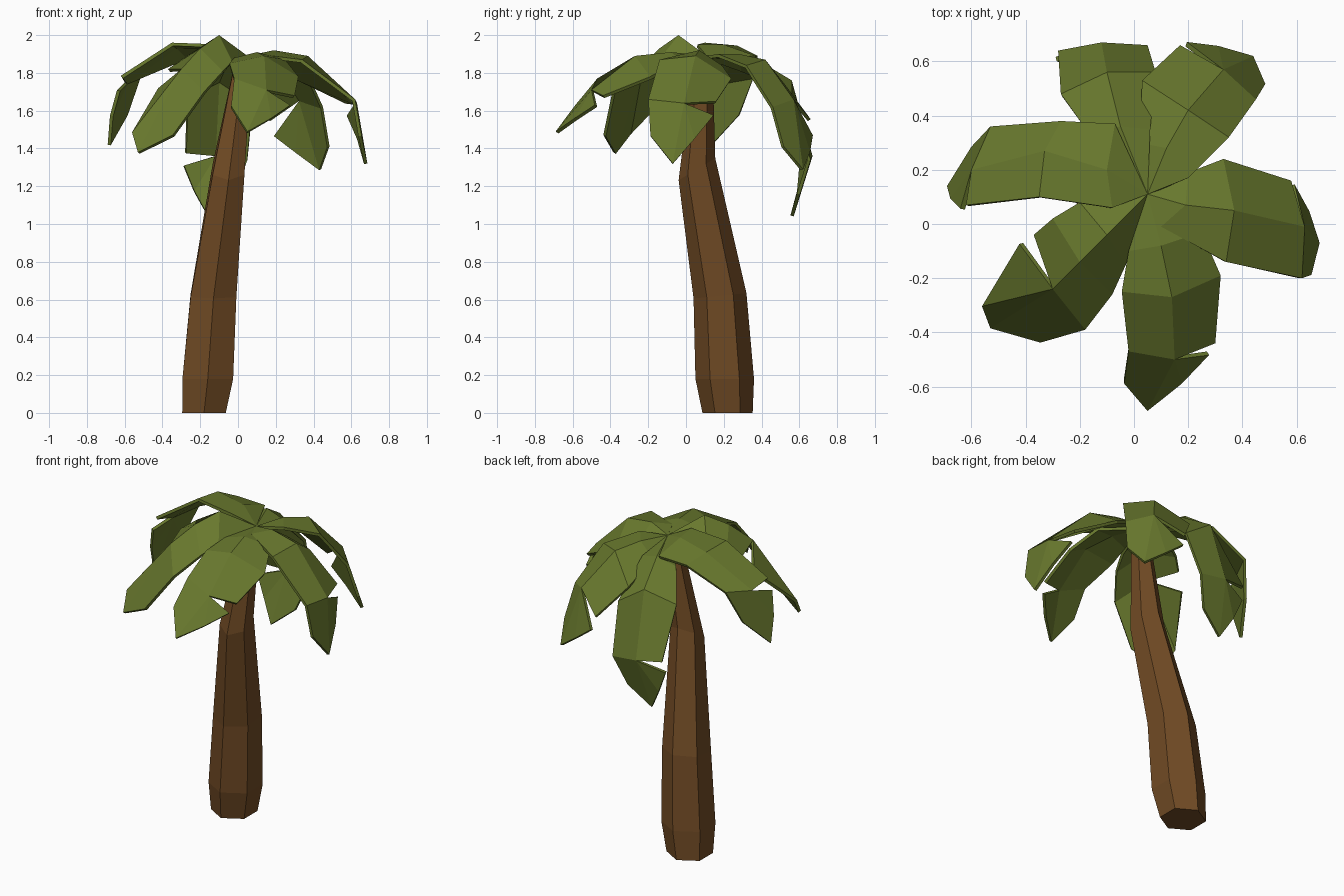
import bpy, math
from mathutils import Vector

cube = bpy.data.objects.get("Cube")
if cube:
    bpy.data.objects.remove(cube)


def material(name, rgb):
    mat = bpy.data.materials.new(name)
    mat.use_nodes = True
    mat.diffuse_color = (*rgb, 1)
    mat.node_tree.nodes["Principled BSDF"].inputs["Base Color"].default_value = (*rgb, 1)
    return mat


def add_mesh(name, verts, faces, mat):
    mesh = bpy.data.meshes.new(name)
    mesh.from_pydata(verts, [], faces)
    mesh.materials.append(mat)
    obj = bpy.data.objects.new(name, mesh)
    bpy.context.collection.objects.link(obj)
    return obj


bark = material("bark brown", (0.165, 0.07, 0.018))
leaf = material("leaf green", (0.14, 0.19, 0.027))


# Leaning hexagonal trunk, lofted through (x, y, z, radius, tilt) rings
def trunk(rings, sides=6):
    verts, faces = [], []
    for x, y, z, r, tilt in rings:
        for i in range(sides):
            a = math.tau * i / sides + math.pi / 2
            dy = r * math.sin(a)
            verts.append((x + r * math.cos(a), y + dy, z + tilt * dy))
    for k in range(len(rings) - 1):
        for i in range(sides):
            j = (i + 1) % sides
            a, b = k * sides, (k + 1) * sides
            faces.append((a + i, a + j, b + j, b + i))
    faces.append(tuple(reversed(range(sides))))
    faces.append(tuple(range(len(verts) - sides, len(verts))))
    add_mesh("trunk", verts, faces, bark)


trunk([(-0.18, 0.22, 0, 0.133, 0), (-0.16, 0.205, 0.18, 0.155, 0),
       (-0.13, 0.18, 0.62, 0.14, 0.1), (-0.05, 0.058, 1.29, 0.097, 0.6),
       (0.03, 0.09, 1.87, 0.05, 0)])

crown = Vector((0.05, 0.11, 1.89))


# Folded frond lofted from the crown through three curves: the edge with
# the notch, the ridge and the plain edge. The tip hangs from the ridge.
def frond(name, notched, ridge, plain, tip, mirrored=False, bulge=0.03):
    notched, ridge, plain = ([Vector(p) for p in c] for c in (notched, ridge, plain))
    tip = Vector(tip)
    verts = [crown]
    for row in zip(notched, ridge, plain):
        verts += row
    faces = [(0, 2, 1), (0, 3, 2)]
    for a in (1, 4):
        faces += [(a, a + 1, a + 4, a + 3), (a + 1, a + 2, a + 5, a + 4)]
    # Tip: flap corner beside the notch, outer edge, point, shoulder
    reach = tip - ridge[2]
    flap = notched[2] + reach * 0.23
    outer = flap.lerp(tip, 0.45) + (ridge[2] - ridge[0]) * bulge
    shoulder = (plain[2] + reach * 0.45).lerp(tip, 0.25)
    verts += [flap, outer, tip, shoulder]
    faces += [(8, 11, 10), (8, 12, 11), (8, 13, 12), (8, 9, 13)]
    if mirrored:
        faces = [tuple(reversed(f)) for f in faces]
    obj = add_mesh(name, verts, faces, leaf)
    solid = obj.modifiers.new("thickness", "SOLIDIFY")
    solid.thickness = 0.018
    solid.offset = -1


frond("left_frond",
      [(0.2, 0.19, 1.84), (0.33, 0.24, 1.77), (0.58, 0.16, 1.65)],
      [(0.19, 0.07, 1.92), (0.37, 0.05, 1.89), (0.63, -0.01, 1.64)],
      [(0.1, -0.01, 1.9), (0.34, -0.14, 1.87), (0.62, -0.2, 1.66)],
      (0.685, -0.07, 1.32))
frond("front_frond",
      [(0.25, -0.03, 1.87), (0.32, -0.19, 1.78), (0.3, -0.44, 1.68)],
      [(0.1, -0.08, 1.91), (0.14, -0.27, 1.89), (0.15, -0.5, 1.71)],
      [(-0.02, -0.1, 1.88), (-0.045, -0.25, 1.85), (-0.02, -0.47, 1.77)],
      (0.05, -0.69, 1.49))
frond("front_right_frond",
      [(-0.2, 0.08, 1.89), (-0.3, 0.02, 1.87), (-0.37, -0.04, 1.82)],
      [(-0.1, -0.04, 2.0), (-0.2, -0.14, 1.93), (-0.3, -0.24, 1.82)],
      [(-0.03, -0.15, 1.86), (-0.08, -0.26, 1.81), (-0.18, -0.39, 1.7)],
      (-0.53, -0.385, 1.38), mirrored=True, bulge=0.45)
frond("right_frond",
      [(-0.08, 0.06, 1.95), (-0.35, 0.1, 1.96), (-0.62, 0.07, 1.785)],
      [(-0.1, 0.2, 1.95), (-0.33, 0.27, 1.945), (-0.6, 0.2, 1.75)],
      [(-0.07, 0.37, 1.89), (-0.27, 0.38, 1.89), (-0.53, 0.36, 1.78)],
      (-0.69, 0.14, 1.42))
frond("back_left_frond",
      [(0.02, 0.3, 1.82), (0.03, 0.53, 1.73), (0.17, 0.66, 1.555)],
      [(0.12, 0.28, 1.9), (0.2, 0.42, 1.87), (0.33, 0.57, 1.66)],
      [(0.2, 0.17, 1.9), (0.35, 0.32, 1.84), (0.45, 0.46, 1.62)],
      (0.44, 0.62, 1.29))
frond("back_frond",
      [(-0.17, 0.34, 1.84), (-0.27, 0.48, 1.68), (-0.28, 0.64, 1.38)],
      [(-0.05, 0.36, 1.88), (-0.1, 0.56, 1.76), (-0.12, 0.67, 1.36)],
      [(0.06, 0.35, 1.85), (0.08, 0.56, 1.64), (0.05, 0.66, 1.34)],
      (-0.16, 0.57, 1.04))
